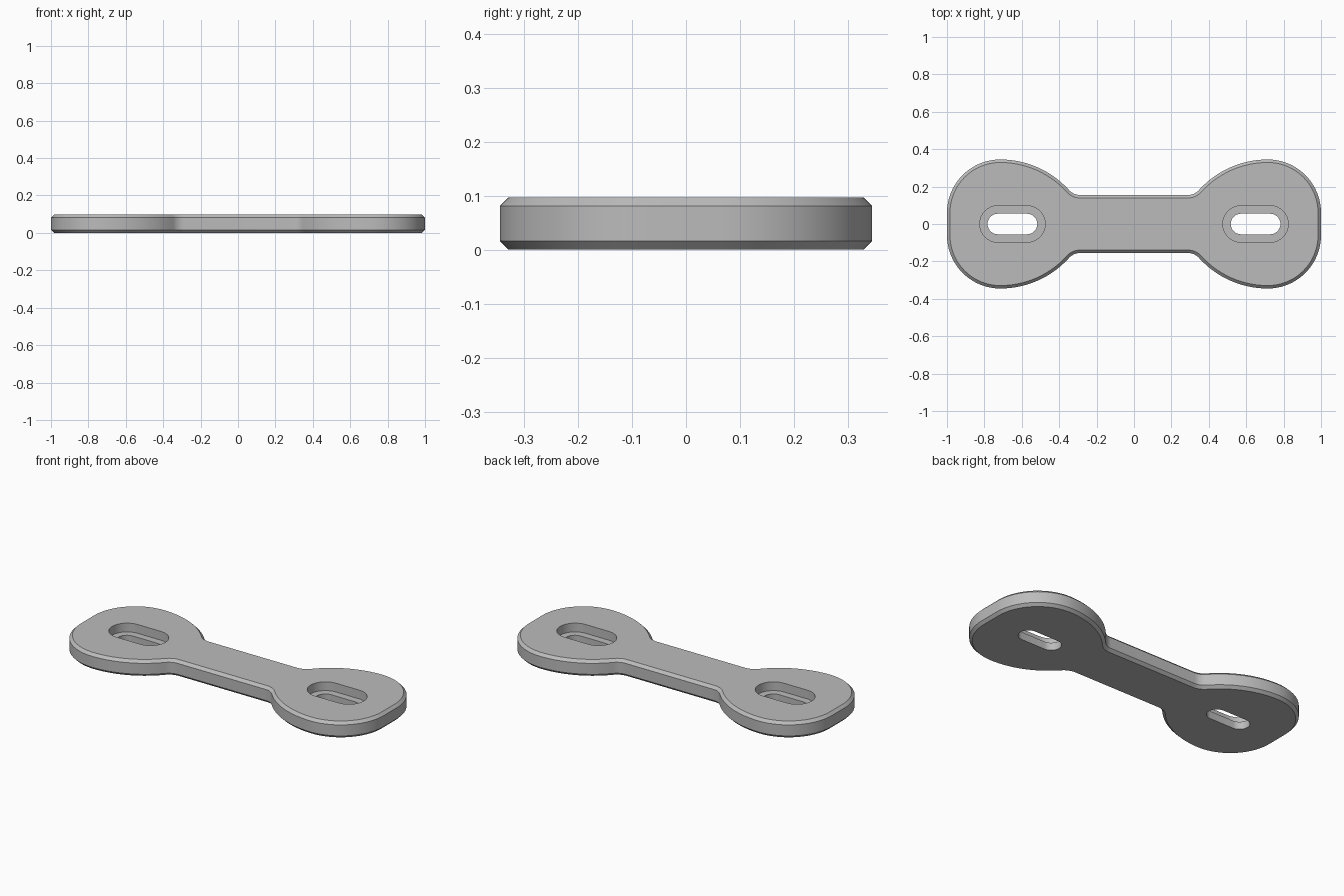
import bpy, bmesh
from math import cos, sin, pi, sqrt, atan2

cube = bpy.data.objects.get("Cube")
if cube:
    bpy.data.objects.remove(cube, do_unlink=True)

HEIGHT, CHAMFER, SHELF_Z = 0.097, 0.016, 0.045
LOBE_X, LOBE_Y = 0.715, 0.345      # widest point of each lobe
TIP_R, BACK_R, FILLET_R = 0.285, 0.495, 0.08
BAR_Y = 0.155                      # half width of the middle bar
SLOT_X = 0.65


def arc(cx, cy, r, a0, a1, n):
    return [(cx + r * cos(a0 + (a1 - a0) * i / n),
             cy + r * sin(a0 + (a1 - a0) * i / n)) for i in range(n + 1)]


def outline(inset):
    """Dog-bone outline, moved inwards by inset."""
    back_y = LOBE_Y - BACK_R
    dy = BAR_Y + FILLET_R - back_y
    dx = sqrt((BACK_R + FILLET_R) ** 2 - dy ** 2)
    turn = atan2(dy, -dx)
    q = arc(LOBE_X, LOBE_Y - TIP_R, TIP_R - inset, 0, pi / 2, 20)
    q += arc(LOBE_X, back_y, BACK_R - inset, pi / 2, turn, 14)[1:]
    q += arc(LOBE_X - dx, BAR_Y + FILLET_R, FILLET_R + inset,
             turn - pi, -pi / 2, 8)[1:]
    half = q + [(-x, y) for x, y in reversed(q)]
    return half + [(-x, -y) for x, y in half]


def slot(cx, half_length, r):
    s = half_length - r
    return (arc(cx + s, 0, r, -pi / 2, pi / 2, 16)
            + arc(cx - s, 0, r, pi / 2, 3 * pi / 2, 16))


bm = bmesh.new()


def ring(points, z):
    return [bm.verts.new((x, y, z)) for x, y in points]


def loft(rings):
    for a, b in zip(rings, rings[1:]):
        for i in range(len(a)):
            j = (i + 1) % len(a)
            bm.faces.new((a[i], a[j], b[j], b[i]))


def cap(rings):
    edges = [bm.edges.get((r[i - 1], r[i])) for r in rings for i in range(len(r))]
    bmesh.ops.triangle_fill(bm, edges=edges, use_beauty=True)


# Outer wall with chamfered rims
outer = [ring(outline(CHAMFER), 0), ring(outline(0), CHAMFER),
         ring(outline(0), HEIGHT - CHAMFER), ring(outline(CHAMFER), HEIGHT)]
loft(outer)
top, bottom = [outer[-1]], [outer[0]]

# Recessed slots: wide pocket, flat shelf, narrow through hole
for side in (-1, 1):
    wide = slot(side * SLOT_X, 0.175, 0.098)
    narrow = slot(side * SLOT_X, 0.133, 0.055)
    walls = [ring(wide, HEIGHT), ring(wide, SLOT_Z := SHELF_Z),
             ring(narrow, SLOT_Z), ring(narrow, 0)]
    loft(walls)
    top.append(walls[0])
    bottom.append(walls[-1])

# Flat top and bottom
cap(top)
cap(bottom)
bmesh.ops.recalc_face_normals(bm, faces=bm.faces)

mesh = bpy.data.meshes.new("slotted_plate")
bm.to_mesh(mesh)
bm.free()
plate = bpy.data.objects.new("slotted_plate", mesh)
bpy.context.collection.objects.link(plate)

# Plain grey
grey = bpy.data.materials.new("plain_grey")
grey.use_nodes = True
colour = (0.5, 0.5, 0.5, 1)
grey.diffuse_color = colour
grey.node_tree.nodes["Principled BSDF"].inputs["Base Color"].default_value = colour
mesh.materials.append(grey)

bpy.context.view_layer.objects.active = plate
plate.select_set(True)
bpy.ops.object.shade_smooth_by_angle(angle=pi / 6)
